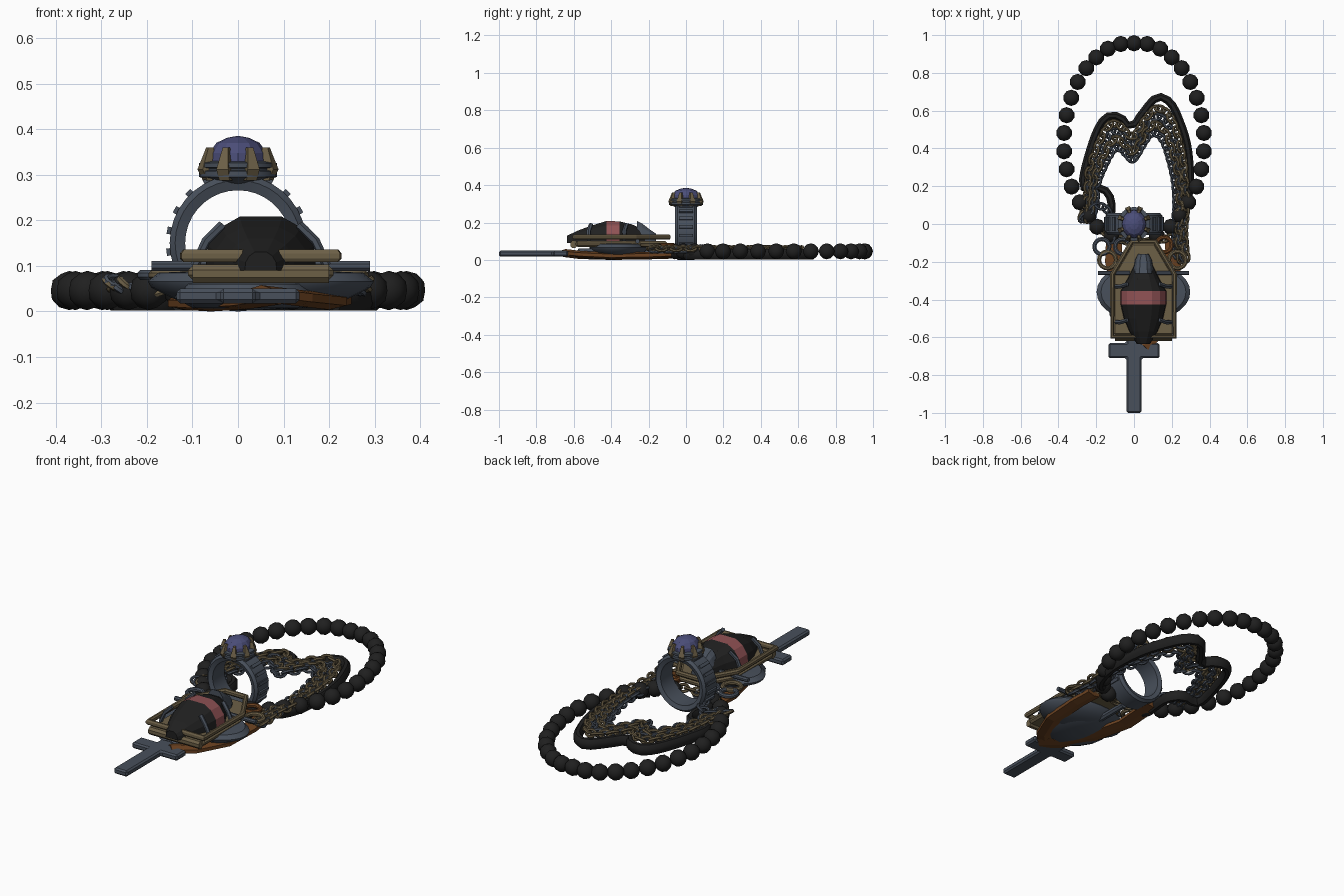
import bpy, bmesh, math
from mathutils import Vector, Matrix

if "Cube" in bpy.data.objects:
    bpy.data.objects.remove(bpy.data.objects["Cube"])

def material(name, col):
    m = bpy.data.materials.new(name)
    m.diffuse_color = (*col, 1)
    m.use_nodes = True
    m.node_tree.nodes["Principled BSDF"].inputs["Base Color"].default_value = m.diffuse_color
    return m

BLACK = material("black", (.014, .014, .014))
STEEL = material("blue steel", (.065, .08, .105))
GOLD = material("dull gold", (.15, .115, .062))
COPPER = material("copper leather", (.15, .055, .015))
BLUE = material("blue gem", (.07, .075, .19))
PINK = material("pink enamel", (.28, .085, .09))

def finish(name, bm, *mats, smooth=None):
    bmesh.ops.recalc_face_normals(bm, faces=bm.faces)
    me = bpy.data.meshes.new(name)
    bm.to_mesh(me)
    bm.free()
    ob = bpy.data.objects.new(name, me)
    bpy.context.collection.objects.link(ob)
    for m in mats:
        me.materials.append(m)
    if smooth:
        bpy.ops.object.select_all(action='DESELECT')
        ob.select_set(True)
        bpy.context.view_layer.objects.active = ob
        bpy.ops.object.shade_smooth_by_angle(angle=math.radians(smooth))
    return ob

def skin(bm, rings, closed=False):
    """Bridge equal rings of points with quads."""
    vs = [[bm.verts.new(p) for p in r] for r in rings]
    n = len(vs[0])
    for i in range(len(vs) if closed else len(vs) - 1):
        a, b = vs[i], vs[(i + 1) % len(vs)]
        for k in range(n):
            bm.faces.new((a[k], a[(k + 1) % n], b[(k + 1) % n], b[k]))
    if not closed:
        bm.faces.new(vs[0])
        bm.faces.new(vs[-1])

def sweep(bm, pts, rx, rz, sides=8, closed=False):
    """Tube along a mostly level path, rx wide and rz high."""
    pts = [Vector(p) for p in pts]
    n, rings = len(pts), []
    for i, p in enumerate(pts):
        a = pts[i - 1] if closed or i else p
        b = pts[(i + 1) % n] if closed or i < n - 1 else p
        t = (b - a).normalized()
        s = t.cross(Vector((0, 0, 1))).normalized()
        u = s.cross(t)
        rings.append([p + s * rx * math.cos(q) + u * rz * math.sin(q)
                      for q in (2 * math.pi * (k + .5) / sides for k in range(sides))])
    skin(bm, rings, closed)

def tube(name, mat, pts, rx, rz=None, sides=8, closed=False, smooth=40):
    bm = bmesh.new()
    sweep(bm, pts, rx, rz or rx, sides, closed)
    return finish(name, bm, mat, smooth=smooth)

def lathe(name, mat, profile, loc, sides=24, sx=1, sy=1, axis='Z', closed=False, smooth=None):
    bm = bmesh.new()
    rings = [[Vector((r * sx * math.cos(q), r * sy * math.sin(q), h))
              for q in (2 * math.pi * k / sides for k in range(sides))] for r, h in profile]
    skin(bm, rings, closed)
    if axis == 'Y':
        bm.transform(Matrix.Rotation(math.pi / 2, 4, 'X'))
    bm.transform(Matrix.Translation(loc))
    return finish(name, bm, mat, smooth=smooth)

def prism(name, mat, outline, z0, z1, bevel=0):
    bm = bmesh.new()
    skin(bm, [[(x, y, z) for x, y in outline] for z in (z0, z1)])
    ob = finish(name, bm, mat)
    if bevel:
        m = ob.modifiers.new("bevel", 'BEVEL')
        m.width, m.segments = bevel, 1
    return ob

def spline(pts, step):
    """Evenly spaced points on a smooth curve through the given points."""
    P = [Vector((*p, 0)) for p in pts]
    P = [2 * P[0] - P[1]] + P + [2 * P[-1] - P[-2]]
    out, last = [P[1]], P[1]
    for i in range(1, len(P) - 2):
        a, b, c, d = P[i - 1:i + 3]
        for k in range(1, 61):
            t = k / 60
            q = .5 * (2 * b + (c - a) * t + (2 * a - 5 * b + 4 * c - d) * t * t + (3 * b - a - 3 * c + d) * t ** 3)
            if (q - last).length >= step:
                out.append(q)
                last = q
    return out

def chain(name, mat, pts, z, step=.038, w=.02, wire=.0075):
    """Oval links, alternately tilted, laid along a path."""
    bm = bmesh.new()
    path = spline(pts, step)
    for i in range(len(path) - 1):
        d = path[i + 1] - path[i]
        before = len(bm.verts)
        sweep(bm, [(step * .78 * math.cos(q), w * math.sin(q), 0)
                   for q in (math.pi * k / 6 for k in range(12))], wire, wire, 6, True)
        bm.verts.ensure_lookup_table()
        M = (Matrix.Translation((path[i] + path[i + 1]) / 2 + Vector((0, 0, z)))
             @ Matrix.Rotation(math.atan2(d.y, d.x), 4, 'Z')
             @ Matrix.Rotation(.65 * (-1) ** i, 4, 'X'))
        bmesh.ops.transform(bm, matrix=M, verts=bm.verts[before:])
    return finish(name, bm, mat, smooth=50)

# Bead loop
half = [(.07, .953), (.138, .928), (.2, .882), (.252, .825), (.298, .752), (.332, .668), (.357, .576),
        (.37, .482), (.37, .385), (.357, .29), (.33, .198), (.287, .115), (.24, .045), (.195, -.015), (.12, -.06)]
bm = bmesh.new()
for x, y in [(0, .957)] + [(s * x, y) for x, y in half for s in (-1, 1)]:
    bmesh.ops.create_icosphere(bm, subdivisions=2, radius=.043, matrix=Matrix.Translation((x, y, .046)))
finish("bead_loop", bm, BLACK, smooth=25)

# Cross and its link
right = [(.04, -1), (.04, -.71), (.135, -.71), (.135, -.63), (.04, -.63), (.04, -.59)]
prism("cross", STEEL, right + [(-x, y) for x, y in reversed(right)], .018, .05, .008)
tube("cross_link", STEEL, [(0, -.6, .034), (0, -.3, .034), (0, -.08, .034)], .018)

# Dark cord around the bracelet
cord = [(-.13, -.02), (-.12, .12), (-.17, .19), (-.25, .18), (-.27, .24), (-.22, .43), (-.17, .54),
        (-.12, .575), (-.06, .555), (-.015, .51), (.04, .58), (.12, .67), (.19, .645), (.24, .55),
        (.285, .4), (.295, .2), (.26, .05), (.19, -.02)]
tube("cord", BLACK, [p + Vector((0, 0, .03)) for p in spline(cord, .04)], .023, .03)

# Bracelet chains, side by side with growing inset
base = [(-.28, .02), (-.25, .14), (-.24, .28), (-.19, .42), (-.12, .535), (-.06, .51), (-.01, .45),
        (.05, .54), (.12, .615), (.19, .57), (.235, .45), (.265, .3), (.275, .1), (.265, -.05), (.28, -.2)]
for i, mat in enumerate((GOLD, STEEL, GOLD, STEEL)):
    k, drop = 1 - .06 * i, .042 * i
    pts = [(x * k, y - drop * max(0, min(1, y / .5))) for x, y in base]
    chain("bracelet_chain_%d" % (i + 1), mat, pts, .06 - .008 * (i % 2))
chain("side_chain", STEEL, [(-.28, .02), (-.19, .1), (-.12, .04), (-.12, -.1)], .065)
chain("cross_chain", GOLD, [(-.2, -.02), (-.05, -.09), (.1, -.09), (.24, -.06)], .05)

# Ring band with ribs
lathe("ring_band", STEEL, [(.116, -.05), (.138, -.058), (.15, -.045), (.15, .045), (.138, .058), (.116, .05)],
      (0, 0, .15), 36, axis='Y', closed=True, smooth=40)
bm = bmesh.new()
for k in range(14):
    a = math.radians(-25 + 230 * k / 13)
    if abs(a - math.pi / 2) > .35:
        M = (Matrix.Translation((.15 * math.cos(a), 0, .15 + .15 * math.sin(a)))
             @ Matrix.Rotation(-a, 4, 'Y') @ Matrix.Diagonal((.016, .075, .016, 1)))
        bmesh.ops.create_cube(bm, size=1, matrix=M)
finish("ring_ribs", bm, STEEL)

# Ring setting, claws and blue gem
lathe("setting", STEEL, [(.045, .275), (.07, .292), (.086, .295), (.086, .308), (.076, .31), (.076, .314),
      (.086, .316), (.086, .326), (.066, .33)], (0, 0, 0), 24, sy=1.05, smooth=30)
lathe("blue_gem", BLUE, [(.068, .32), (.066, .348), (.05, .37), (.026, .381), (.004, .385)],
      (0, 0, 0), 12, sx=.95, sy=1.12)
bm = bmesh.new()
for k in range(8):
    a = math.pi / 8 + k * math.pi / 4
    d = Vector((math.cos(a), math.sin(a) * 1.08, 0))
    n = Vector((-d.y, d.x, 0)).normalized()
    skin(bm, [[d * r + n * w + Vector((0, 0, z)) for r, w in ((ri, -h), (ro, -h), (ro, h), (ri, h))]
              for ri, ro, h, z in ((.05, .078, .012, .287), (.06, .09, .014, .312), (.06, .073, .006, .36))])
finish("setting_claws", bm, GOLD)

# Pendant body: round side lobes and gold house-shaped plate
lathe("side_lobes", STEEL, [(.1, .008), (.185, .025), (.24, .052), (.248, .066), (.225, .085), (.16, .088), (.05, .088)],
      (.05, -.36, 0), 28, sy=.63, smooth=35)
lathe("lower_boss", STEEL, [(.03, .003), (.12, .008), (.16, .03), (.14, .06)], (.02, -.42, 0), 16, sy=1.1, smooth=35)
house = [(-.11, -.59), (.21, -.59), (.21, -.27), (.11, -.1), (-.01, -.1), (-.11, -.27)]
prism("pendant_plate", GOLD, house, .07, .1, .01)

def outline(grow, z):
    return [(.05 + (x - .05) * grow, -.35 + (y + .35) * grow, z) for x, y in house]
tube("upper_frame", GOLD, outline(1.03, .122), .014, .015, closed=True, smooth=None)
tube("front_rail", GOLD, [(-.1, -.6, .083), (.2, -.6, .083)], .02, .022)
for i, (x0, x1) in enumerate(((-.19, -.02), (.12, .29))):
    tube("shoulder_bar_%d" % (i + 1), STEEL, [(x0, -.26, .1), (x1, -.26, .1)], .012, .012)

# Small loops at the pendant shoulders
for i, (x, y, r, m) in enumerate(((-.14, -.19, .045, GOLD), (.23, -.19, .045, GOLD), (-.06, -.12, .04, STEEL),
                                  (.16, -.11, .04, COPPER), (-.17, -.12, .04, STEEL))):
    tube("loop_%d" % (i + 1), m, [(x + r * math.cos(q), y + r * math.sin(q), .08)
         for q in (math.pi * k / 8 for k in range(16))], .012, closed=True)

# Black faceted stone with a pink band, plus the steel crest behind it
def dome(name, stations, mats, band=None):
    bm = bmesh.new()
    arch = [(-1, 0), (-.95, .45), (-.72, .8), (-.38, 1), (.38, 1), (.72, .8), (.95, .45), (1, 0)]
    skin(bm, [[(.05 + w * a, y, .09 + (top - .09) * b) for a, b in arch] for y, w, top in stations])
    if band:
        for f in bm.faces:
            c = f.calc_center_median()
            f.material_index = int(band[0] < c.y < band[1] and c.z > .1)
    return finish(name, bm, *mats)

dome("black_stone", [(-.635, .035, .13), (-.57, .075, .16), (-.5, .105, .185), (-.425, .122, .208),
                     (-.355, .122, .206), (-.29, .085, .19), (-.22, .05, .16)], (BLACK, PINK), (-.42, -.36))
dome("crest", [(-.262, .055, .208), (-.235, .052, .195), (-.19, .045, .16), (-.16, .03, .14)], (STEEL,))
# Claws gripping the stone
for s in (-1, 1):
    for k, y in enumerate((-.52, -.33)):
        tube("stone_claw_%s_%d" % ("left" if s < 0 else "right", k + 1), STEEL,
             [(.05 + s * .145, y, .1), (.05 + s * .12, y, .155), (.05 + s * .085, y + .012, .19)], .012, .01, 6)

# Leather strap folded beneath the pendant
tube("strap_left", COPPER, [(.09, -.65, .03), (.02, -.57, .02), (-.06, -.4, .015), (-.11, -.2, .018),
                            (-.1, .03, .025)], .05, .015, 6, smooth=None)
tube("strap_right", COPPER, [(.05, -.645, .04), (.13, -.56, .03), (.2, -.4, .022), (.21, -.2, .025),
                             (.2, -.08, .03)], .045, .018, 6, smooth=None)
